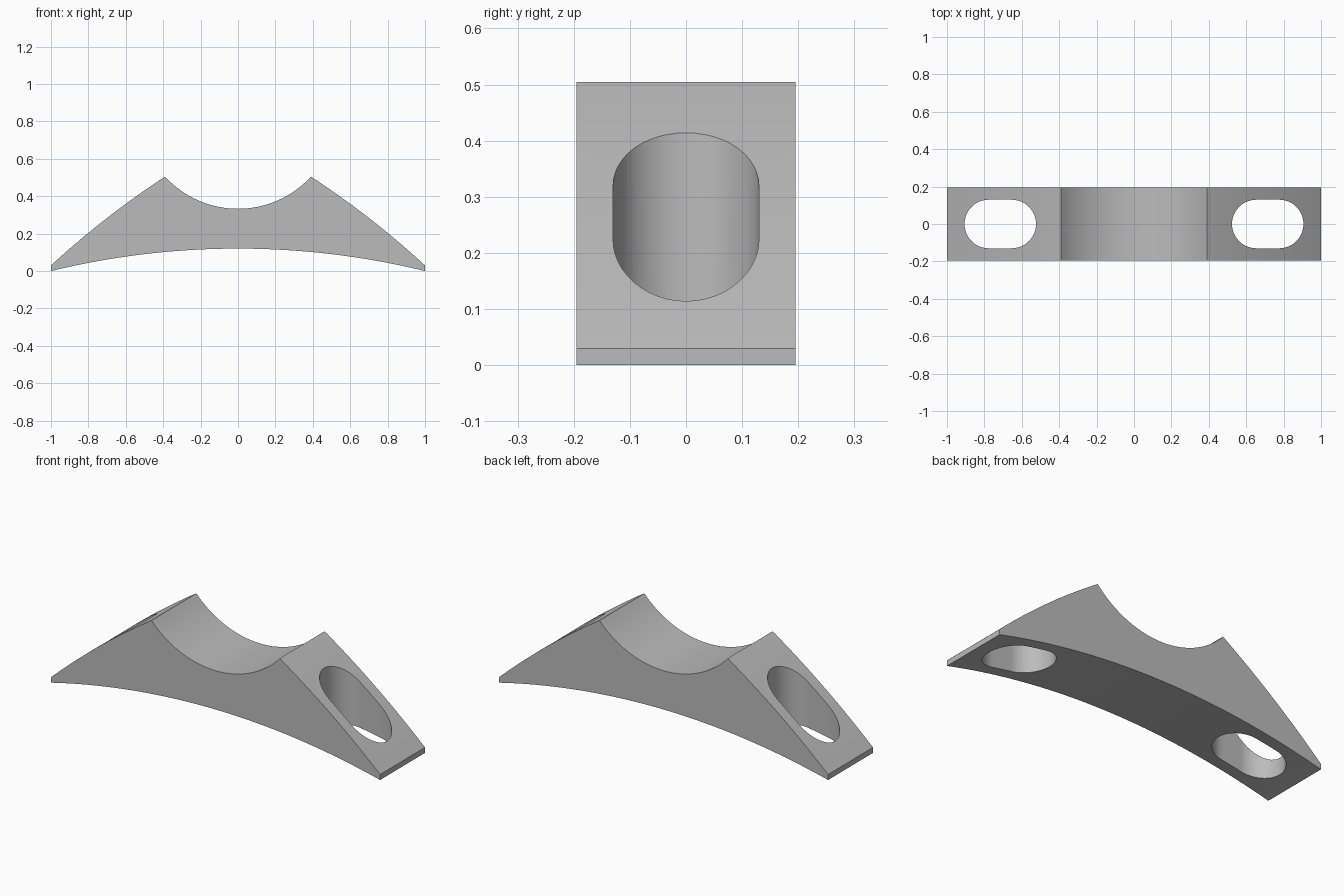
import bpy, bmesh, math

if "Cube" in bpy.data.objects:
    bpy.data.objects.remove(bpy.data.objects["Cube"], do_unlink=True)

HALF_DEPTH = 0.195

grey = bpy.data.materials.new("light grey")
grey.use_nodes = True
grey.diffuse_color = (0.5, 0.5, 0.5, 1)
grey.node_tree.nodes["Principled BSDF"].inputs["Base Color"].default_value = (0.5, 0.5, 0.5, 1)


def arc(start, end, sag, steps):
    """Points on a circular arc; positive sag bulges left of the travel direction."""
    (x0, z0), (x1, z1) = start, end
    dx, dz = x1 - x0, z1 - z0
    chord = math.hypot(dx, dz)
    half = 2 * math.atan(2 * abs(sag) / chord)
    radius = chord / (2 * math.sin(half))
    side = math.copysign(1, sag)
    points = []
    for i in range(steps + 1):
        a = half * (2 * i / steps - 1)
        along = radius * math.sin(a) + chord / 2
        out = side * radius * (math.cos(a) - math.cos(half))
        points.append((x0 + (dx * along - dz * out) / chord,
                       z0 + (dz * along + dx * out) / chord))
    return points


def extrude(name, outline, offset):
    """Solid made by sweeping a closed outline of 3D points along an offset."""
    bm = bmesh.new()
    face = bm.faces.new([bm.verts.new(p) for p in outline])
    swept = bmesh.ops.extrude_face_region(bm, geom=[face])["geom"]
    bmesh.ops.translate(bm, vec=offset,
                        verts=[v for v in swept if isinstance(v, bmesh.types.BMVert)])
    bmesh.ops.recalc_face_normals(bm, faces=bm.faces)
    mesh = bpy.data.meshes.new(name)
    bm.to_mesh(mesh)
    bm.free()
    mesh.materials.append(grey)
    obj = bpy.data.objects.new(name, mesh)
    bpy.context.collection.objects.link(obj)
    return obj


# Saddle body: arched underside, bulging shoulders and a round cradle
under = arc((-1, 0), (1, 0), 0.12, 48)
right = arc((1, 0.03), (0.39, 0.505), -0.016, 20)
cradle = arc((0.39, 0.505), (-0.39, 0.505), 0.172, 40)
left = [(-x, z) for x, z in reversed(right)]
profile = under + right + cradle[1:-1] + left
body = extrude("saddle_body", [(x, -HALF_DEPTH, z) for x, z in profile],
               (0, 2 * HALF_DEPTH, 0))

# Vertical rounded slots through both shoulders
for side, name in ((-1, "right_slot_cutter"), (1, "left_slot_cutter")):
    outline = []
    for end in (1, -1):
        for i in range(25):
            a = math.pi * (i / 24 - 0.5)
            outline.append((side * 0.715 + end * (0.061 + 0.13 * math.cos(a)),
                            end * 0.13 * math.sin(a), -0.2))
    cutter = extrude(name, outline, (0, 0, 1))
    cutter.hide_render = True
    cutter.hide_set(True)
    cut = body.modifiers.new(name, "BOOLEAN")
    cut.operation = "DIFFERENCE"
    cut.solver = "EXACT"
    cut.object = cutter

# Bake the cuts, remove the cutters, then smooth the curved walls
bpy.context.view_layer.objects.active = body
body.select_set(True)
for modifier in list(body.modifiers):
    cutter = modifier.object
    bpy.ops.object.modifier_apply(modifier=modifier.name)
    bpy.data.objects.remove(cutter, do_unlink=True)
bpy.ops.object.shade_smooth_by_angle(angle=math.radians(30))
